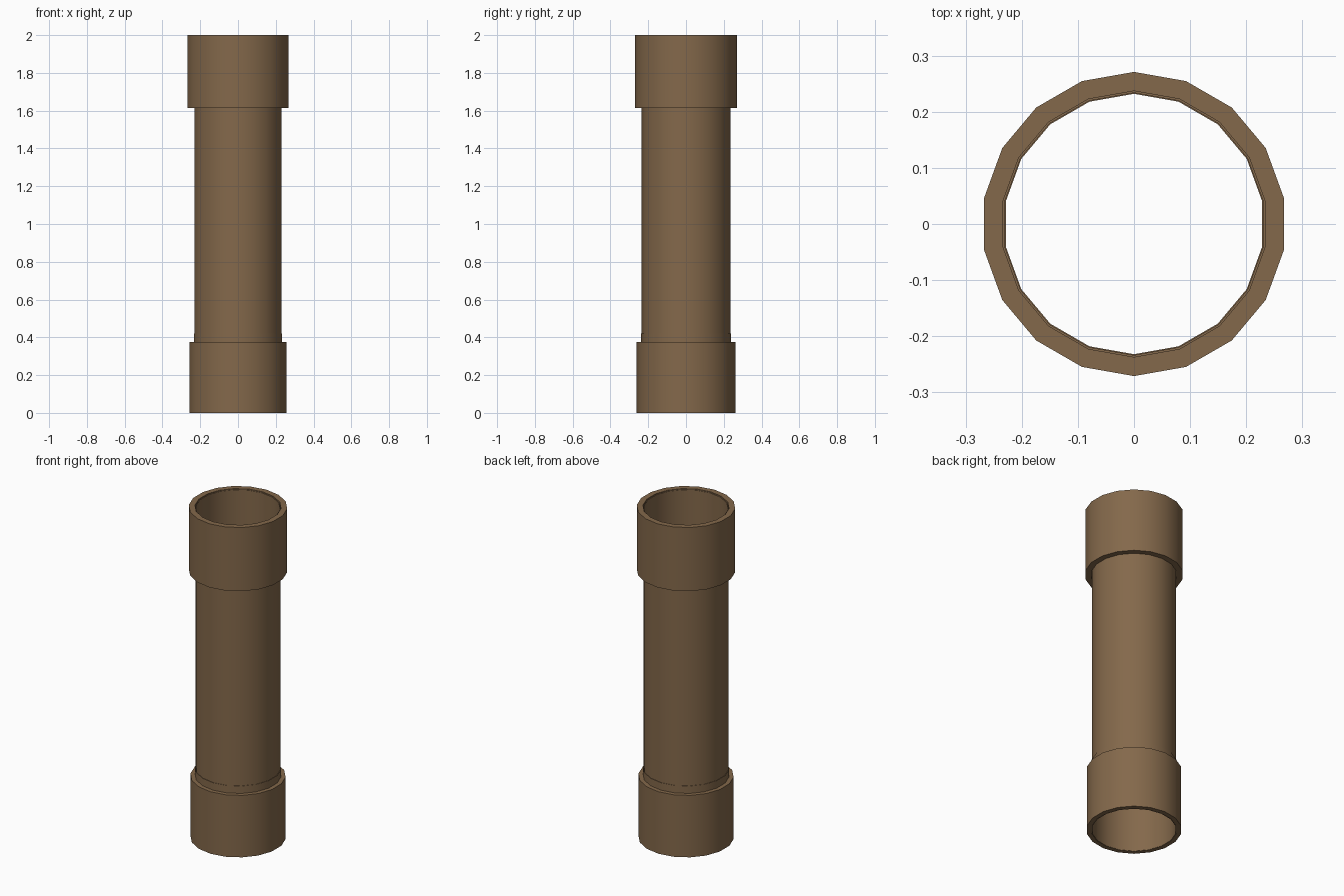
import bpy, bmesh, math

if "Cube" in bpy.data.objects:
    bpy.data.objects.remove(bpy.data.objects["Cube"])

SIDES = 18
brown = bpy.data.materials.new("brown")
brown.diffuse_color = (0.23, 0.14, 0.07, 1)
brown.use_nodes = True
brown.node_tree.nodes["Principled BSDF"].inputs["Base Color"].default_value = brown.diffuse_color


def lathe(name, profile, closed):
    """Revolve an (r, z) profile around z, with a vertex on the y axis."""
    bm = bmesh.new()
    rings = []
    for i in range(SIDES):
        a = math.pi / 2 + i * math.tau / SIDES
        rings.append([bm.verts.new((r * math.cos(a), r * math.sin(a), z)) for r, z in profile])
    n = len(profile)
    for i in range(SIDES):
        p, q = rings[i], rings[(i + 1) % SIDES]
        for j in range(n if closed else n - 1):
            k = (j + 1) % n
            bm.faces.new((p[j], q[j], q[k], p[k]))
    bmesh.ops.recalc_face_normals(bm, faces=bm.faces)
    me = bpy.data.meshes.new(name)
    bm.to_mesh(me)
    bm.free()
    me.materials.append(brown)
    ob = bpy.data.objects.new(name, me)
    bpy.context.collection.objects.link(ob)
    bpy.ops.object.select_all(action='DESELECT')
    ob.select_set(True)
    bpy.context.view_layer.objects.active = ob
    bpy.ops.object.shade_smooth_by_angle(angle=math.radians(30))
    return ob


def ring(name, inner, outer, z0, z1):
    return lathe(name, [(outer, z0), (outer, z1), (inner, z1), (inner, z0)], True)


# Thin-walled pipe, open at both ends
ring("pipe", 0.232, 0.2345, 0.0, 1.995)
# Short sleeve that peeks out above the lower collar
ring("lower_sleeve", 0.233, 0.237, 0.002, 0.42)
# Collars at both ends
ring("lower_collar", 0.236, 0.262, 0.0, 0.375)
ring("upper_collar", 0.237, 0.271, 1.615, 2.0)
